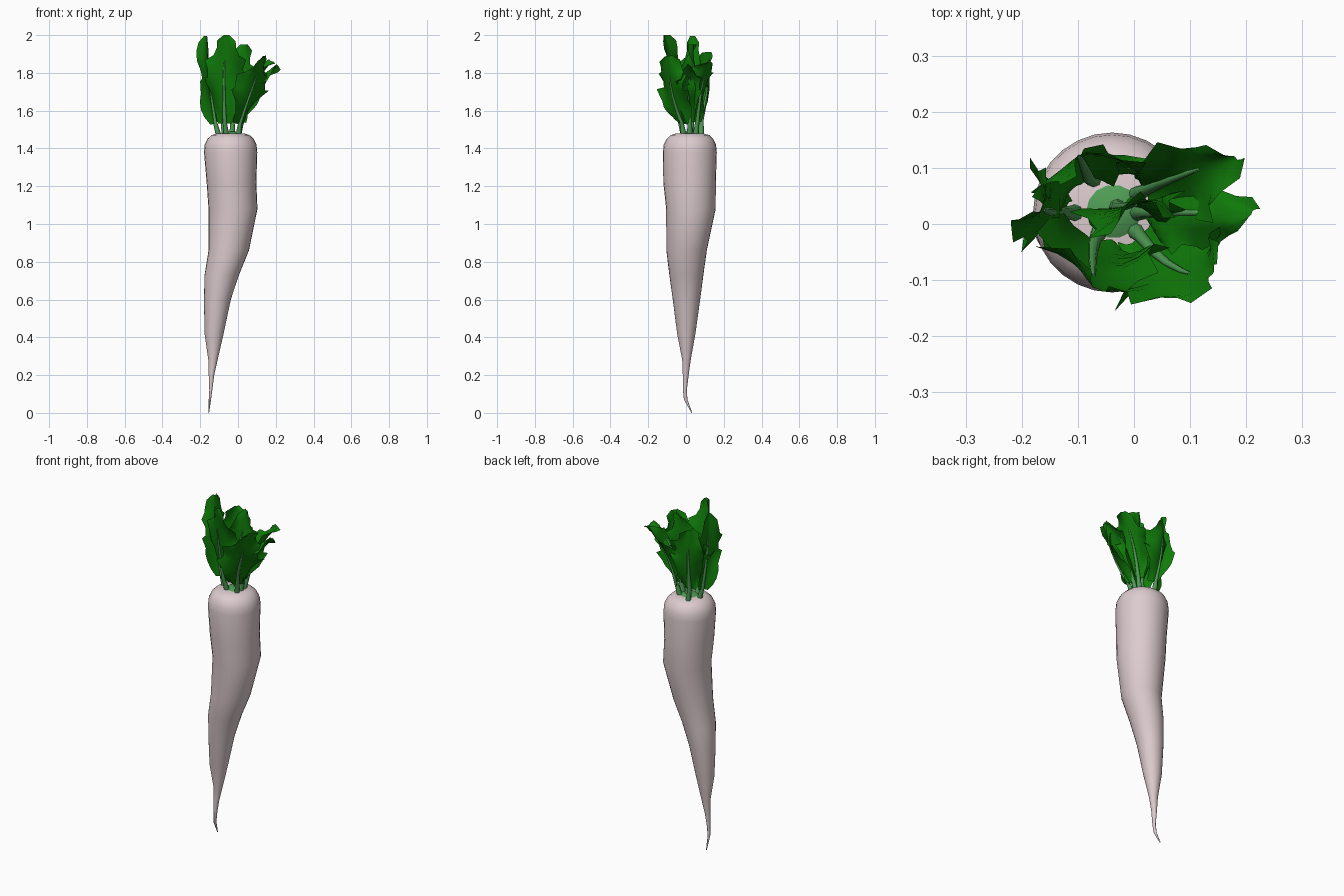
import bpy, bmesh, math, random
from mathutils import Vector

if "Cube" in bpy.data.objects:
    bpy.data.objects.remove(bpy.data.objects["Cube"])

random.seed(4)


def material(name, rgb):
    m = bpy.data.materials.new(name)
    m.diffuse_color = (*rgb, 1)
    m.use_nodes = True
    m.node_tree.nodes["Principled BSDF"].inputs["Base Color"].default_value = m.diffuse_color
    return m


ROOT = material("root_skin", (0.72, 0.60, 0.62))
LEAF = material("leaf_green", (0.005, 0.2, 0.003))
STEM = material("stem_green", (0.08, 0.33, 0.09))


def finish(name, bm, mat, angle):
    bmesh.ops.recalc_face_normals(bm, faces=bm.faces)
    me = bpy.data.meshes.new(name)
    bm.to_mesh(me)
    bm.free()
    me.materials.append(mat)
    ob = bpy.data.objects.new(name, me)
    bpy.context.collection.objects.link(ob)
    bpy.context.view_layer.objects.active = ob
    ob.select_set(True)
    bpy.ops.object.shade_smooth_by_angle(angle=math.radians(angle))
    ob.select_set(False)
    return ob


def loft(name, rings, sides, mat):
    """Skin a stack of horizontal ellipses (z, x0, x1, y0, y1)."""
    bm = bmesh.new()
    loops = []
    for z, x0, x1, y0, y1 in rings:
        cx, cy, rx, ry = (x0 + x1) / 2, (y0 + y1) / 2, (x1 - x0) / 2, (y1 - y0) / 2
        loops.append([bm.verts.new((cx + rx * math.cos(a), cy + ry * math.sin(a), z))
                      for a in (math.tau * i / sides for i in range(sides))])
    for a, b in zip(loops, loops[1:]):
        for i in range(sides):
            j = (i + 1) % sides
            bm.faces.new((a[i], a[j], b[j], b[i]))
    bm.faces.new(loops[0][::-1])
    bm.faces.new(loops[-1])
    return finish(name, bm, mat, 50)


# Tapering, slightly bent root
loft("root", [
    (0.00, -0.157, -0.153, 0.029, 0.033),
    (0.07, -0.155, -0.143, -0.011, 0.008),
    (0.12, -0.152, -0.136, -0.016, 0.004),
    (0.20, -0.155, -0.126, -0.017, 0.014),
    (0.28, -0.157, -0.108, -0.020, 0.025),
    (0.42, -0.177, -0.076, -0.047, 0.050),
    (0.60, -0.180, -0.038, -0.070, 0.075),
    (0.73, -0.177, 0.005, -0.088, 0.092),
    (0.86, -0.156, 0.058, -0.104, 0.110),
    (1.08, -0.156, 0.103, -0.105, 0.157),
    (1.22, -0.166, 0.097, -0.120, 0.158),
    (1.38, -0.180, 0.102, -0.122, 0.163),
    (1.42, -0.176, 0.098, -0.118, 0.159),
    (1.45, -0.162, 0.083, -0.103, 0.145),
    (1.47, -0.140, 0.062, -0.082, 0.123),
    (1.48, -0.110, 0.032, -0.050, 0.092),
], 28, ROOT)


def bezier(a, b, c, t):
    return a * (1 - t) ** 2 + b * (2 * t * (1 - t)) + c * t * t


def stem(name, foot, a, b, c):
    """Thin stalk from the crown that carries on as the leaf's midrib."""
    path = [foot] + [bezier(a, b, c, t) for t in (0.02, 0.2, 0.4, 0.6, 0.7)]
    rings = []
    for p, r in zip(path, (0.016, 0.011, 0.009, 0.007, 0.005, 0.003)):
        rings.append((p.z, p.x - r, p.x + r, p.y - r, p.y + r))
    loft(name, rings, 8, STEM)


def leaf(name, a, b, c, half_width, across, cup, ruffle):
    """Curled sheet around a bezier midrib with a wavy edge and pointed lobes."""
    rows, cols = 12, 8
    side = Vector((math.cos(math.radians(across)), math.sin(math.radians(across)), 0))
    phase = random.uniform(0, 6)
    bm = bmesh.new()
    grid = []
    for i in range(rows + 1):
        u = i / rows
        mid = bezier(a, b, c, u)
        tang = (bezier(a, b, c, min(u + .05, 1)) - bezier(a, b, c, max(u - .05, 0))).normalized()
        norm = side.cross(tang).normalized()
        # narrow foot, broad middle, pointed end
        w = half_width * (0.10 + 0.90 * math.sin(math.pi * min(u * 0.9 + 0.08, 1)) ** 0.8)
        row = []
        for j in range(cols + 1):
            v = 2 * j / cols - 1
            lobe = (0.28 if i % 3 == 2 and i > 4 else -0.06) + random.uniform(-.05, .05)
            wave = ruffle * v * v * math.sin(9 * u + phase + 2 * v)
            p = mid + side * (v * w * (1 + v ** 4 * lobe))
            p += norm * (cup * v * v * w / half_width + wave)
            p += tang * (0.05 * v ** 4 * max(lobe, 0) * 3 * (1 - u))
            p.z = min(p.z, 2.0)
            row.append(bm.verts.new(p))
        grid.append(row)
    for r, s in zip(grid, grid[1:]):
        for j in range(cols):
            bm.faces.new((r[j], r[j + 1], s[j + 1], s[j]))
    finish(name, bm, LEAF, 50)


# name, stem foot, leaf base, bend, tip, half width, across angle, cup, ruffle
LEAVES = [
    ("front_right", (0.00, -0.01), (0.01, -0.02, 1.53), (0.07, -0.10, 1.71), (0.14, -0.09, 1.89), 0.10, 45, -0.02, 0.025),
    ("back_right", (0.00, 0.05), (0.02, 0.06, 1.54), (0.06, 0.08, 1.75), (0.18, 0.12, 1.86), 0.075, -45, 0.04, 0.025),
    ("right_curl", (0.00, 0.02), (0.02, 0.02, 1.54), (0.05, 0.02, 1.76), (0.21, 0.02, 1.84), 0.06, 75, 0.03, 0.02),
    ("back_left", (-0.07, 0.08), (-0.08, 0.08, 1.54), (-0.10, 0.13, 1.75), (-0.10, 0.12, 1.91), 0.09, 25, 0.05, 0.022),
    ("front_left", (-0.06, -0.01), (-0.07, -0.03, 1.53), (-0.08, -0.08, 1.78), (-0.065, -0.115, 2.0), 0.10, -15, -0.045, 0.025),
    ("left", (-0.10, 0.02), (-0.12, 0.02, 1.53), (-0.165, 0.02, 1.78), (-0.165, 0.03, 1.995), 0.065, 72, -0.04, 0.022),
    ("middle", (-0.03, 0.03), (-0.03, 0.03, 1.55), (-0.02, 0.03, 1.74), (0.03, 0.04, 1.95), 0.08, 10, 0.02, 0.03),
]
for name, foot, a, b, c, hw, across, cup, ruffle in LEAVES:
    a, b, c = Vector(a), Vector(b), Vector(c)
    leaf(name + "_leaf", a, b, c, hw, across, cup, ruffle)
    stem(name + "_stem", Vector((*foot, 1.46)), a, b, c)

# Green crown where the stems meet the root
loft("crown", [(1.47, -0.10, 0.025, -0.04, 0.085), (1.49, -0.07, 0.0, -0.01, 0.055)], 14, STEM)
